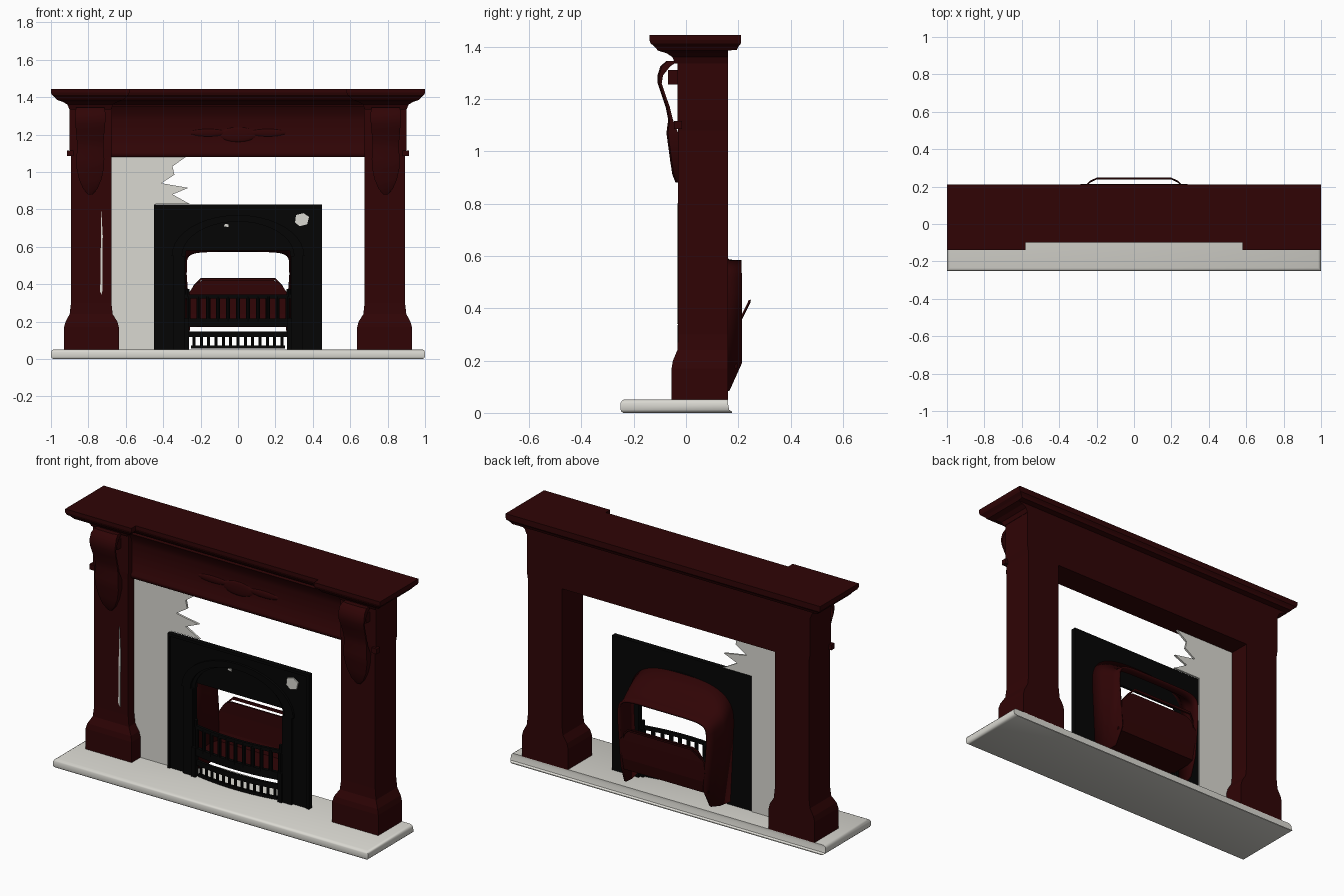
import bpy, bmesh, math
from mathutils import Vector

cube = bpy.data.objects.get("Cube")
if cube:
    bpy.data.objects.remove(cube, do_unlink=True)


def material(name, rgb):
    m = bpy.data.materials.new(name)
    m.use_nodes = True
    m.diffuse_color = (*rgb, 1)
    bsdf = m.node_tree.nodes["Principled BSDF"]
    bsdf.inputs["Base Color"].default_value = (*rgb, 1)
    bsdf.inputs["Roughness"].default_value = 0.6
    return m


WOOD = material("dark mahogany", (0.029, 0.0012, 0.0016))
STONE = material("pale stone", (0.7, 0.69, 0.64))
IRON = material("black iron", (0.0015, 0.0015, 0.0015))


def finish(name, bm, mat, smooth=False):
    bmesh.ops.recalc_face_normals(bm, faces=bm.faces)
    mesh = bpy.data.meshes.new(name)
    bm.to_mesh(mesh)
    bm.free()
    mesh.materials.append(mat)
    ob = bpy.data.objects.new(name, mesh)
    bpy.context.collection.objects.link(ob)
    if smooth:
        bpy.ops.object.select_all(action='DESELECT')
        ob.select_set(True)
        bpy.context.view_layer.objects.active = ob
        bpy.ops.object.shade_smooth_by_angle(angle=math.radians(40))
    return ob


def loft(name, rings, mat, smooth=False, closed=True):
    """Bridge point rings of equal length; closed rings get end caps."""
    bm = bmesh.new()
    rows = [[bm.verts.new(p) for p in ring] for ring in rings]
    n = len(rows[0])
    for a, b in zip(rows, rows[1:]):
        for i in range(n if closed else n - 1):
            j = (i + 1) % n
            bm.faces.new((a[i], a[j], b[j], b[i]))
    if closed:
        bm.faces.new(rows[0])
        bm.faces.new(rows[-1])
    return finish(name, bm, mat, smooth)


def rect(x0, x1, y0, y1, z):
    return [(x0, y0, z), (x1, y0, z), (x1, y1, z), (x0, y1, z)]


def box(name, x0, x1, y0, y1, z0, z1, mat):
    return loft(name, [rect(x0, x1, y0, y1, z) for z in (z0, z1)], mat)


def slab(name, outline, y0, y1, mat):
    """Extrude an (x, z) outline along y."""
    return loft(name, [[(x, y, z) for x, z in outline] for y in (y0, y1)], mat)


# Hearth with a rounded front edge
hearth = [(0, .985, -.24, .175), (.005, .995, -.247, .175), (.012, 1, -.25, .165), (.038, 1, -.25, .16),
          (.047, .995, -.245, .16), (.052, .985, -.235, .16)]
loft("hearth", [rect(-w, w, f, b, z) for z, w, f, b in hearth], STONE, True)


# Mantel shelf: stepped outline growing outward along a cove, flat at the back below the top board
def shelf(z, o, back):
    half = [(.68 - o, -o), (.68 - o, -.04 - o), (.9 + o, -.04 - o), (.9 + o, back)]
    return [(x, y, z) for x, y in half] + [(-x, y, z) for x, y in reversed(half)]


loft("mantel_shelf", [shelf(*row) for row in
     ((1.335, .002, .16), (1.36, .012, .16), (1.375, .035, .16), (1.385, .068, .16), (1.388, .07, .195),
      (1.4, .08, .2), (1.412, .095, .21), (1.425, .1, .21), (1.445, .1, .21))], WOOD)

# Frieze board with a coved top
frieze = [(.16, 1.08), (.002, 1.08), (-.006, 1.09), (-.006, 1.105), (.002, 1.115),
          (.002, 1.28), (-.005, 1.31), (-.03, 1.35), (.16, 1.35)]
loft("frieze", [[(x, y, z) for y, z in frieze] for x in (-.69, .69)], WOOD, True)

# Low carving along the frieze
bm = bmesh.new()
for x, z, rx, rz in ((0, 1.2, .1, .04), (.16, 1.21, .1, .02), (-.16, 1.21, .1, .02)):
    made = bmesh.ops.create_uvsphere(bm, u_segments=16, v_segments=8, radius=1)
    for v in made["verts"]:
        v.co = Vector((x + v.co.x * rx, .003 + v.co.y * .007, z + v.co.z * rz))
finish("frieze_carving", bm, WOOD, True)

# Legs with flared plinths, and scroll corbels on their fronts
leg = [(.05, .637, .93, -.055), (.17, .637, .93, -.055), (.2, .645, .922, -.05), (.24, .67, .9, -.033),
       (.3, .677, .893, -.03), (1.08, .677, .893, -.03), (1.12, .675, .9, -.032), (1.34, .675, .9, -.032)]
# z, front y, back y, half width
scroll = [(1.345, -.075, -.03, .075), (1.325, -.098, -.06, .08), (1.29, -.109, -.088, .082),
          (1.26, -.108, -.093, .08), (1.22, -.095, -.08, .076), (1.17, -.078, -.062, .072),
          (1.12, -.068, -.05, .07), (1.07, -.075, -.03, .075), (1.02, -.068, -.03, .073),
          (.96, -.06, -.03, .06), (.91, -.052, -.03, .038), (.88, -.04, -.03, .012)]
for side, s in (("left", 1), ("right", -1)):
    loft(side + "_leg", [rect(s * a, s * b, f, .16, z) for z, a, b, f in leg], WOOD)
    c = s * .79
    loft(side + "_corbel", [[(c - w, b, z), (c - w, f + .006, z), (c - w * .6, f, z), (c + w * .6, f, z),
                             (c + w, f + .006, z), (c + w, b, z)] for z, f, b, w in scroll], WOOD, True)
    box(side + "_corbel_curl", c - .07, c + .07, -.068, -.03, 1.255, 1.31, WOOD)
    box(side + "_leg_knob", s * .88, s * .913, -.045, -.015, 1.085, 1.115, WOOD)

# Pale sliver on the right leg
slab("leg_slit", [(-.737, .36), (-.726, .34), (-.723, .66), (-.731, .8)], -.035, -.029, STONE)

# Broken stone slip beside the fireplace
slab("stone_slip", [(-.69, .05), (-.44, .05), (-.44, .83), (-.26, .83), (-.35, .88), (-.265, .915),
                    (-.41, .94), (-.34, .985), (-.35, 1.03), (-.28, 1.08), (-.69, 1.08)], .024, .036, STONE)


# Cast iron front plate with an arched opening
def arch(w, z0, h, n=20):
    return [(w * math.cos(math.pi * i / n), z0 + h * math.sin(math.pi * i / n)) for i in range(n + 1)]


slab("iron_plate", [(.45, .05), (.45, .825), (-.45, .825), (-.45, .05), (-.28, .05)]
     + arch(.28, .55, .18)[::-1] + [(.28, .05)], .008, .03, IRON)
slab("arch_moulding", arch(.355, .55, .22) + arch(.3, .55, .185)[::-1], -.006, .01, IRON)
slab("iron_hood", arch(.275, .58, .15), .016, .032, IRON)
for side, s in (("left", 1), ("right", -1)):
    box(side + "_iron_jamb", s * .285, s * .345, -.006, .01, .05, .55, IRON)
    box(side + "_plate_rim", s * .435, s * .45, .001, .01, .05, .825, IRON)
box("plate_rim_top", -.45, .45, .001, .01, .81, .825, IRON)
slab("pale_patch", [(.305, .73), (.33, .71), (.37, .72), (.38, .76), (.35, .78), (.31, .77)], .001, .009, STONE)
slab("hood_spot", [(-.075, .71), (-.05, .705), (-.05, .72), (-.07, .722)], .01, .017, STONE)


# Firebox shell, open at the back above the fireback
def hood_ring(y, w, low, spring, rise, square):
    pts = [(w * .93, low)] + [(w * math.copysign(abs(math.cos(t)) ** square, math.cos(t)),
                               spring + rise * abs(math.sin(t)) ** square)
                              for t in (math.pi * i / 24 for i in range(25))] + [(-w * .93, low)]
    return [(x, y, z) for x, z in pts]


shell = loft("firebox", [hood_ring(.028, .32, .07, .52, .2, .7), hood_ring(.1, .305, .07, .49, .14, .5),
                         hood_ring(.165, .29, .085, .46, .12, .38), hood_ring(.212, .28, .19, .45, .128, .33)],
             WOOD, True, closed=False)
thick = shell.modifiers.new("thickness", 'SOLIDIFY')
thick.thickness = .012
thick.offset = 0

# Fireback panel, basket floor, and a bowed lip behind the panel's top edge
loft("fireback", [rect(-w, w, y, y + .01, z) for z, w, y in
     ((.17, .265, .185), (.24, .27, .2), (.35, .265, .205), (.38, .245, .205), (.405, .225, .205),
      (.42, .19, .205))], WOOD)
loft("basket_floor", [rect(-.275, .275, -.005, .195, z) for z in (.172, .186)], WOOD)
lip = [(-.25, .21, .36), (-.235, .225, .39), (-.2, .242, .425), (.2, .242, .425), (.235, .225, .39), (.25, .21, .36)]
loft("fireback_lip", [[(x, y - .004, z - .006), (x, y + .004, z - .004), (x, y + .006, z + .008),
                       (x, y - .002, z + .006)] for x, y, z in lip], WOOD)


# Bowed grate rails and bars
def bow(x):
    return -.022 + .03 * (x / .28) ** 2


def rail(name, z, h, w, d):
    xs = [-w + 2 * w * i / 14 for i in range(15)]
    loft(name, [[(x, bow(x) - d, z - h), (x, bow(x) + d, z - h), (x, bow(x) + d, z + h),
                 (x, bow(x) - d, z + h)] for x in xs], IRON)


rail("grate_top_rail", .335, .01, .28, .008)
rail("grate_bottom_rail", .195, .022, .28, .01)
rail("ash_upper_rail", .132, .014, .275, .008)
rail("ash_lower_rail", .065, .008, .25, .008)


def bars(name, count, w, z0, z1, r):
    bm = bmesh.new()
    for i in range(count):
        x = -w + 2 * w * i / (count - 1)
        made = bmesh.ops.create_cone(bm, cap_ends=True, segments=8, radius1=r, radius2=r, depth=z1 - z0)
        bmesh.ops.translate(bm, verts=made["verts"], vec=(x, bow(x), (z0 + z1) / 2))
    finish(name, bm, IRON, True)


bars("grate_bars", 11, .265, .2, .335, .011)
bars("grate_finials", 2, .27, .33, .375, .011)
bars("ash_bars", 13, .235, .06, .14, .008)
for side, s in (("left", 1), ("right", -1)):
    box(side + "_grate_foot", s * .262, s * .288, -.015, .015, .05, .22, IRON)
